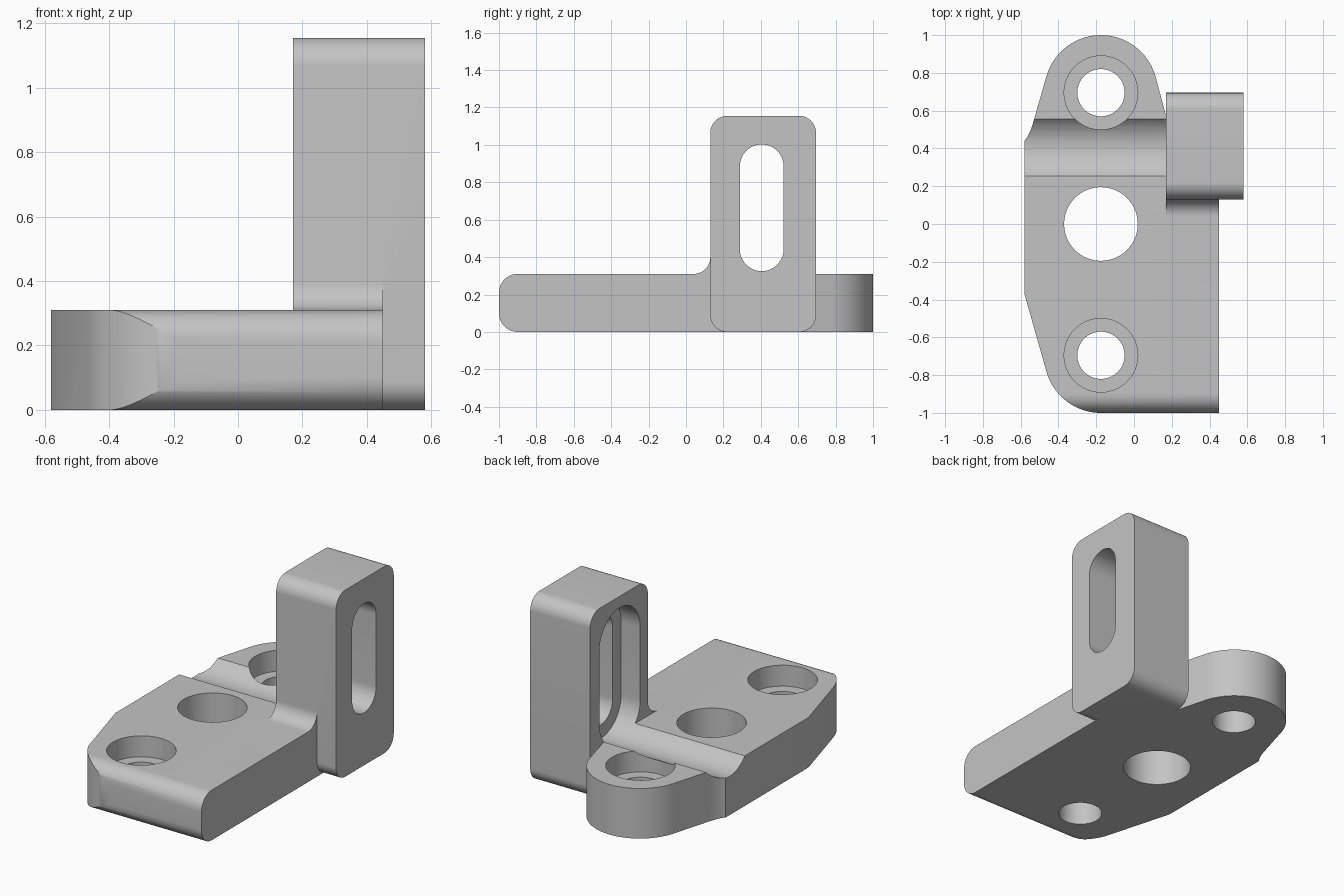
import bpy, bmesh
from math import cos, sin, radians

if "Cube" in bpy.data.objects:
    bpy.data.objects.remove(bpy.data.objects["Cube"])

grey = bpy.data.materials.new("plain grey")
grey.diffuse_color = (0.55, 0.55, 0.55, 1)
grey.use_nodes = True
grey.node_tree.nodes["Principled BSDF"].inputs["Base Color"].default_value = grey.diffuse_color


def arc(cx, cy, r, a0, a1, n=16):
    """Points along an arc, angles in degrees."""
    return [(cx + r * cos(radians(a0 + (a1 - a0) * i / n)),
             cy + r * sin(radians(a0 + (a1 - a0) * i / n))) for i in range(n + 1)]


def circle(cx, cy, r, n=64):
    return arc(cx, cy, r, 0, 360, n)[:-1]


def slot(y, z0, z1, r):
    """Upright slot outline between two arc centres."""
    return arc(y, z1, r, 0, 180, 32) + arc(y, z0, r, 180, 360, 32)


def prism(name, pts, lo, hi, axis):
    """Extrude a profile: (x, y) along z, or (y, z) along x."""
    bm = bmesh.new()
    place = (lambda a, b, t: (a, b, t)) if axis == 'z' else (lambda a, b, t: (t, a, b))
    face = bm.faces.new([bm.verts.new(place(a, b, lo)) for a, b in pts])
    ext = bmesh.ops.extrude_face_region(bm, geom=[face])
    top = [g for g in ext['geom'] if isinstance(g, bmesh.types.BMVert)]
    bmesh.ops.translate(bm, verts=top, vec=place(0, 0, hi - lo))
    bmesh.ops.recalc_face_normals(bm, faces=bm.faces)
    me = bpy.data.meshes.new(name)
    bm.to_mesh(me)
    bm.free()
    me.materials.append(grey)
    ob = bpy.data.objects.new(name, me)
    bpy.context.collection.objects.link(ob)
    return ob


def combine(target, tool, op):
    """Apply a boolean and discard the tool."""
    mod = target.modifiers.new(op, 'BOOLEAN')
    mod.object, mod.operation, mod.solver = tool, op, 'EXACT'
    bpy.context.view_layer.objects.active = target
    bpy.ops.object.modifier_apply(modifier=mod.name)
    bpy.data.objects.remove(tool, do_unlink=True)


CX, T = -0.175, 0.31

# Base plate outline: rounded front corner, tapered flanks, rounded back lobe
outline = [(0.45, -1.0)]
outline += arc(CX, -0.70, 0.30, 270, 194.5, 24)
outline += [(-0.58, -0.37), (-0.58, 0.44), (-0.562, 0.465), (-0.546, 0.50), (-0.533, 0.54)]
outline += arc(CX, 0.70, 0.30, 165.5, 14.5, 48)
outline += [(0.20, 0.46), (0.45, 0.46)]
bracket = prism("bracket", outline, 0, T, 'z')

# Rounded front edge
side = arc(-0.90, T - 0.10, 0.10, 90, 180) + arc(-0.90, 0.10, 0.10, 180, 270)
side += [(1.1, 0), (1.1, T)]
combine(bracket, prism("edge_profile", side, -0.7, 0.7, 'x'), 'INTERSECT')

# Upright block with rounded corners
R = 0.09
block = (arc(0.695 - R, 1.155 - R, R, 0, 90) + arc(0.13 + R, 1.155 - R, R, 90, 180)
         + arc(0.13 + R, R, R, 180, 270) + arc(0.695 - R, R, R, 270, 360))
combine(bracket, prism("upright", block, 0.17, 0.58, 'x'), 'UNION')

# Fillet between plate and upright
fillet = arc(0.04, T + 0.09, 0.09, 270, 360) + [(0.16, T + 0.09), (0.16, 0.25), (0.04, 0.25)]
combine(bracket, prism("fillet", fillet, 0.17, 0.45, 'x'), 'UNION')

# Wide slot recess that also grooves the plate, then the narrow through slot
combine(bracket, prism("recess", slot(0.405, 0.44, 0.885, 0.20), -0.8, 0.30, 'x'), 'DIFFERENCE')
combine(bracket, prism("slot", slot(0.405, 0.442, 0.885, 0.117), 0.1, 0.8, 'x'), 'DIFFERENCE')

# Counterbored bolt holes and the centre hole
for y in (-0.695, 0.695):
    combine(bracket, prism("bore", circle(CX, y, 0.195), 0.18, 0.5, 'z'), 'DIFFERENCE')
    combine(bracket, prism("hole", circle(CX, y, 0.125), -0.1, 0.5, 'z'), 'DIFFERENCE')
combine(bracket, prism("centre_hole", circle(CX, 0, 0.195), -0.1, 0.5, 'z'), 'DIFFERENCE')

# Smooth rounds, sharp edges
bpy.ops.object.select_all(action='DESELECT')
bracket.select_set(True)
bpy.context.view_layer.objects.active = bracket
bpy.ops.object.shade_smooth_by_angle(angle=radians(25))
